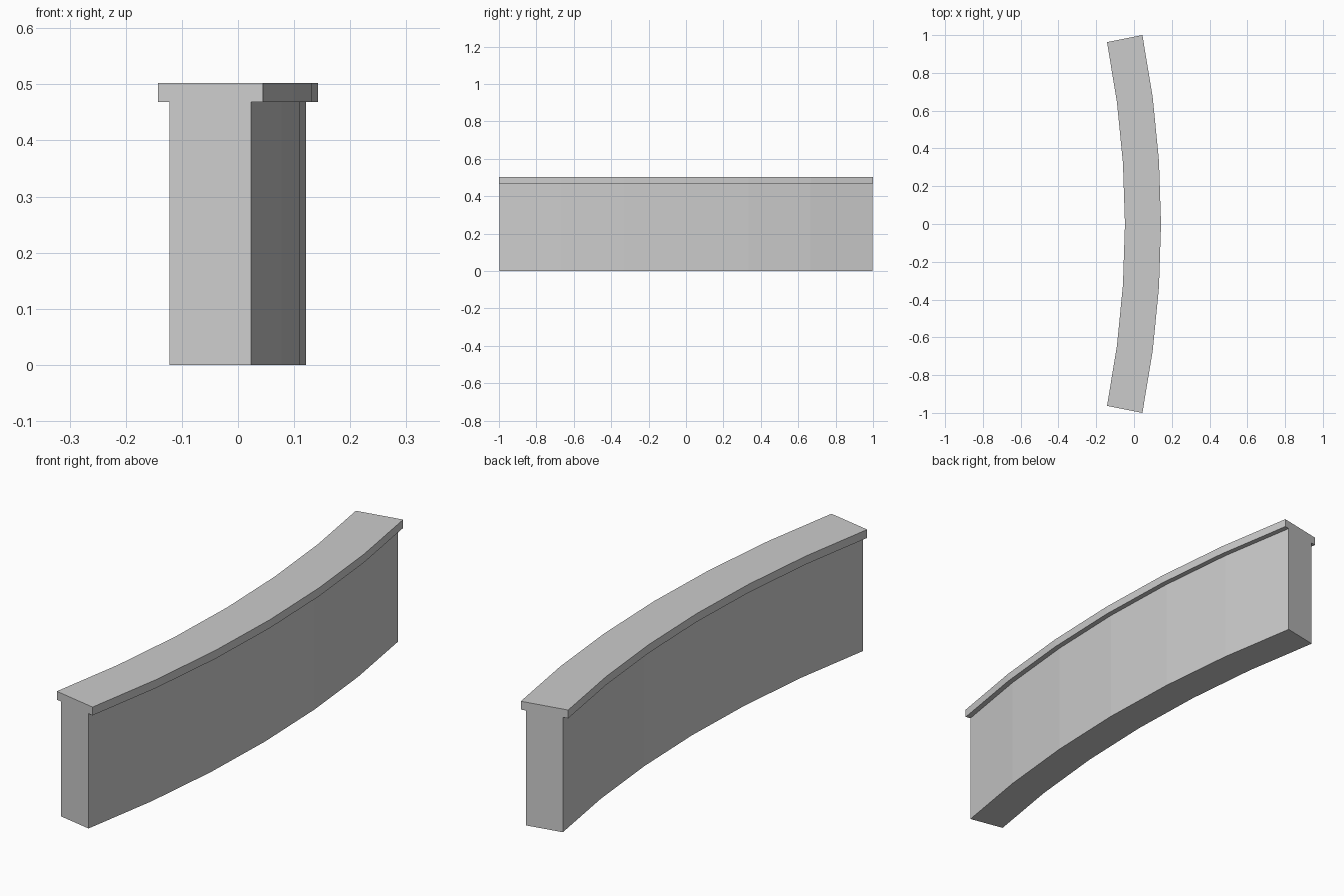
import bpy, bmesh
from math import sin, cos, radians

cube = bpy.data.objects.get("Cube")
if cube:
    bpy.data.objects.remove(cube)

HALF_ANGLE = radians(11.25)
SEGMENTS = 6
RADIUS = 1 / sin(HALF_ANGLE)      # outer edge of the coping
CENTRE_X = 0.143 - RADIUS
WIDTH, LIP = 0.191, 0.0215        # coping width and overhang
WALL_TOP, TOP = 0.468, 0.502

stone = bpy.data.materials.new("grey_stone")
stone.use_nodes = True
grey = (0.6, 0.6, 0.6, 1)
stone.diffuse_color = grey
stone.node_tree.nodes["Principled BSDF"].inputs["Base Color"].default_value = grey

# T-shaped cross-section: distance from the outer edge, height
profile = [(LIP, 0), (LIP, WALL_TOP), (0, WALL_TOP), (0, TOP),
           (WIDTH, TOP), (WIDTH, WALL_TOP),
           (WIDTH - LIP, WALL_TOP), (WIDTH - LIP, 0)]

# Sweep the section along the arc
bm = bmesh.new()
rings = []
for i in range(SEGMENTS + 1):
    a = HALF_ANGLE * (2 * i / SEGMENTS - 1)
    rings.append([bm.verts.new((CENTRE_X + (RADIUS - d) * cos(a),
                                (RADIUS - d) * sin(a), z))
                  for d, z in profile])
n = len(profile)
for r, s in zip(rings, rings[1:]):
    for j in range(n):
        k = (j + 1) % n
        bm.faces.new((r[j], r[k], s[k], s[j]))

# Flat ends
bm.faces.new(rings[0])
bm.faces.new(rings[-1])
bmesh.ops.recalc_face_normals(bm, faces=bm.faces)

mesh = bpy.data.meshes.new("curved_wall_with_coping")
bm.to_mesh(mesh)
bm.free()
mesh.materials.append(stone)
wall = bpy.data.objects.new("curved_wall_with_coping", mesh)
bpy.context.collection.objects.link(wall)
